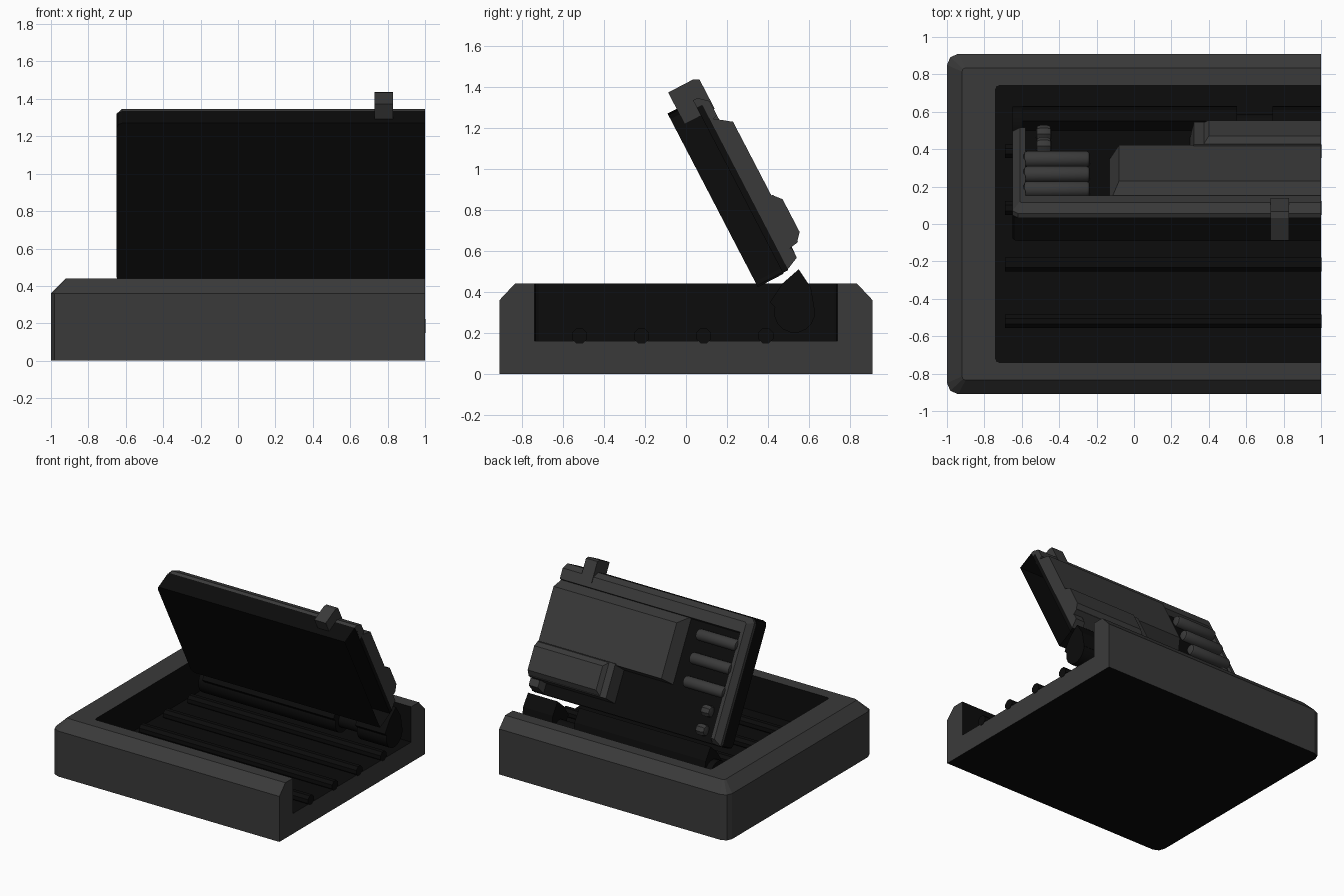
import bpy, bmesh, math
from mathutils import Matrix, Vector

if "Cube" in bpy.data.objects:
    bpy.data.objects.remove(bpy.data.objects["Cube"])


def material(name, value):
    m = bpy.data.materials.new(name)
    m.use_nodes = True
    m.diffuse_color = (value, value, value, 1)
    m.node_tree.nodes["Principled BSDF"].inputs["Base Color"].default_value = (value, value, value, 1)
    return m


GREY = material("dark grey", 0.042)
BLACK = material("near black", 0.0035)

# Lid frame: local x across, local y down the lid, local z out of its back
LEAN = math.radians(27.5)
s, c = math.sin(LEAN), math.cos(LEAN)
LID = Matrix(((1, 0, 0, 0), (0, s, c, -0.09), (0, -c, s, 1.27), (0, 0, 0, 1)))
FLAT = Matrix.Identity(4)


def add_object(name, bm, mat, frame):
    bmesh.ops.recalc_face_normals(bm, faces=bm.faces)
    mesh = bpy.data.meshes.new(name)
    bm.to_mesh(mesh)
    bm.free()
    mesh.materials.append(mat)
    ob = bpy.data.objects.new(name, mesh)
    bpy.context.collection.objects.link(ob)
    ob.matrix_world = frame
    return ob


def loft(name, layers, mat, frame=LID, open_end=False):
    """Join outlines, each given as (height, points), into a solid."""
    bm = bmesh.new()
    rings = [[bm.verts.new((x, y, z)) for x, y in pts] for z, pts in layers]
    bm.faces.new(rings[0])
    bm.faces.new(rings[-1])
    n = len(rings[0])
    for low, high in zip(rings, rings[1:]):
        for i in range(n):
            j = (i + 1) % n
            bm.faces.new((low[i], low[j], high[j], high[i]))
    bmesh.ops.recalc_face_normals(bm, faces=bm.faces)
    if open_end:
        ends = [f for f in bm.faces if f.normal.x > 0.99]
        bmesh.ops.delete(bm, geom=ends, context="FACES_ONLY")
        mesh = bpy.data.meshes.new(name)
    return add_object(name, bm, mat, frame)


def outline(x0, x1, y0, y1, cut=0.0):
    """Rectangle whose two -x corners are rounded off in two steps."""
    if not cut:
        return [(x0, y0), (x1, y0), (x1, y1), (x0, y1)]
    k = cut * 0.3
    return [(x0, y0 + cut), (x0 + k, y0 + k), (x0 + cut, y0), (x1, y0),
            (x1, y1), (x0 + cut, y1), (x0 + k, y1 - k), (x0, y1 - cut)]


def rod(name, centre, radius, x0, x1, mat, frame=FLAT, sides=12, tip=0.0):
    """Rod along x, with optional tapered tips."""
    bm = bmesh.new()
    spin = Matrix.Rotation(math.pi / 2, 4, "Y")
    place = Matrix.Translation(((x0 + x1) / 2, centre[0], centre[1]))
    bmesh.ops.create_cone(bm, cap_ends=True, segments=sides, radius1=radius, radius2=radius,
                          depth=x1 - x0, matrix=place @ spin @ Matrix.Rotation(math.pi / sides, 4, "Z"))
    if tip:
        edges = [e for e in bm.edges if abs(e.verts[0].co.x - e.verts[1].co.x) < 1e-4]
        bmesh.ops.bevel(bm, geom=edges, offset=tip, segments=2, affect="EDGES", profile=0.5)
    ob = add_object(name, bm, mat, frame)
    bpy.context.view_layer.objects.active = ob
    ob.select_set(True)
    bpy.ops.object.shade_smooth_by_angle(angle=math.radians(35))
    ob.select_set(False)
    return ob


# Tray: chamfered block with a cavity open at the +x end
tray = loft("tray", [(0, outline(-1, 1, -0.91, 0.91, 0.06)),
                     (0.36, outline(-1, 1, -0.91, 0.91, 0.06)),
                     (0.44, outline(-0.92, 1, -0.835, 0.835, 0.02))], GREY, FLAT)
cutter = loft("cavity_cutter", [(0.16, outline(-0.74, 1.2, -0.74, 0.74, 0.02)),
                                (0.8, outline(-0.74, 1.2, -0.74, 0.74, 0.02))], GREY, FLAT)
cut = tray.modifiers.new("cavity", "BOOLEAN")
cut.object = cutter
cut.operation = "DIFFERENCE"
cut.solver = "EXACT"
bpy.context.view_layer.update()
tray.data = bpy.data.meshes.new_from_object(tray.evaluated_get(bpy.context.evaluated_depsgraph_get()))
tray.modifiers.clear()
bpy.data.objects.remove(cutter)

# Cavity lining and underside are black
tray.data.materials.clear()
for m in (GREY, BLACK):
    tray.data.materials.append(m)
for p in tray.data.polygons:
    inside = p.center.x > -0.75 and abs(p.center.y) < 0.75 and 0.15 < p.center.z < 0.43
    end = p.normal.x > 0.9 and p.center.x > 0.9
    p.material_index = int((inside and not end) or p.normal.z < -0.9)

# Floor ribs
for i in range(4):
    rod(f"floor_rib_{i + 1}", (-0.52 + 0.303 * i, 0.185), 0.04, -0.69, 1.003, BLACK, sides=8)

# Hinge
for name, x0, x1 in (("hinge_barrel_long", -0.65, 0.55), ("hinge_barrel_end", 0.74, 1.0)):
    rod(name, (0.53, 0.3), 0.1, x0, x1, BLACK, sides=16)
rod("hinge_pin", (0.53, 0.3), 0.06, 0.5, 0.8, BLACK)
bracket = [(-0.35, 0.41), (-0.44, 0.47), (-0.51, 0.55), (-0.42, 0.61), (-0.3, 0.63), (-0.3, 0.46)]
TURN = Matrix(((0, 0, 1, 0), (0, 1, 0, 0), (-1, 0, 0, 0), (0, 0, 0, 1)))
for name, x0, x1 in (("hinge_bracket_long", -0.6, 0.55), ("hinge_bracket_end", 0.74, 1.0)):
    loft(name, [(x0, bracket), (x1, bracket)], BLACK, TURN)

# Lid panel and its back floor
loft("lid_panel", [(0, outline(-0.65, 1, 0, 0.955, 0.03)),
                   (0.14, outline(-0.65, 1, 0, 0.955, 0.03))], BLACK, open_end=True)
loft("lid_back_floor", [(0.14, outline(-0.61, 1, 0.04, 0.95)),
                        (0.17, outline(-0.61, 1, 0.04, 0.95))], BLACK)

# Grey rim along the top and -x side of the lid back
loft("lid_rim", [
    (0.14, [(-0.62, 0), (1, 0), (1, 0.13), (-0.58, 0.13), (-0.58, 0.95), (-0.65, 0.95), (-0.65, 0.03)]),
    (0.165, [(-0.62, 0), (1, 0), (1, 0.13), (-0.58, 0.13), (-0.58, 0.95), (-0.65, 0.95), (-0.65, 0.03)]),
    (0.21, [(-0.6, 0.04), (1, 0.04), (1, 0.12), (-0.58, 0.12), (-0.58, 0.91), (-0.61, 0.91), (-0.61, 0.05)]),
], GREY)

# Raised covers on the lid back
covers = (("main_cover", -0.13, 0.113, 0.62, 0.17, 0.265, 0.05, 0.07, 0.02),
          ("lower_cover", 0.3, 0.58, 0.87, 0.17, 0.275, 0.02, 0.01, 0.02),
          ("lower_cover_panel", 0.37, 0.59, 0.85, 0.27, 0.305, 0.03, 0.04, 0.04),
          ("bottom_flap", 0.9, 0.86, 0.945, 0.17, 0.235, 0.02, 0.0, 0.03))
for name, x0, u0, u1, n0, n1, side, top, low in covers:
    loft(name, [(n0, outline(x0, 1, u0, u1)),
                (n1, outline(x0 + side, 1, u0 + top, u1 - low))], GREY)

# Bars and knobs in the side recess
for i in range(3):
    rod(f"recess_bar_{i + 1}", (0.22 + 0.175 * i, 0.195), 0.045, -0.59, -0.235, GREY, LID, tip=0.02)
for i in range(2):
    rod(f"recess_knob_{i + 1}", (0.73 + 0.14 * i, 0.195), 0.045, -0.525, -0.44, GREY, LID, sides=8, tip=0.025)

# Latch on the lid's top edge
loft("latch", [(0.05, outline(0.73, 0.83, -0.09, 0.085)),
               (0.185, outline(0.73, 0.83, -0.09, 0.085)),
               (0.215, outline(0.73, 0.83, -0.075, 0.085))], GREY)
